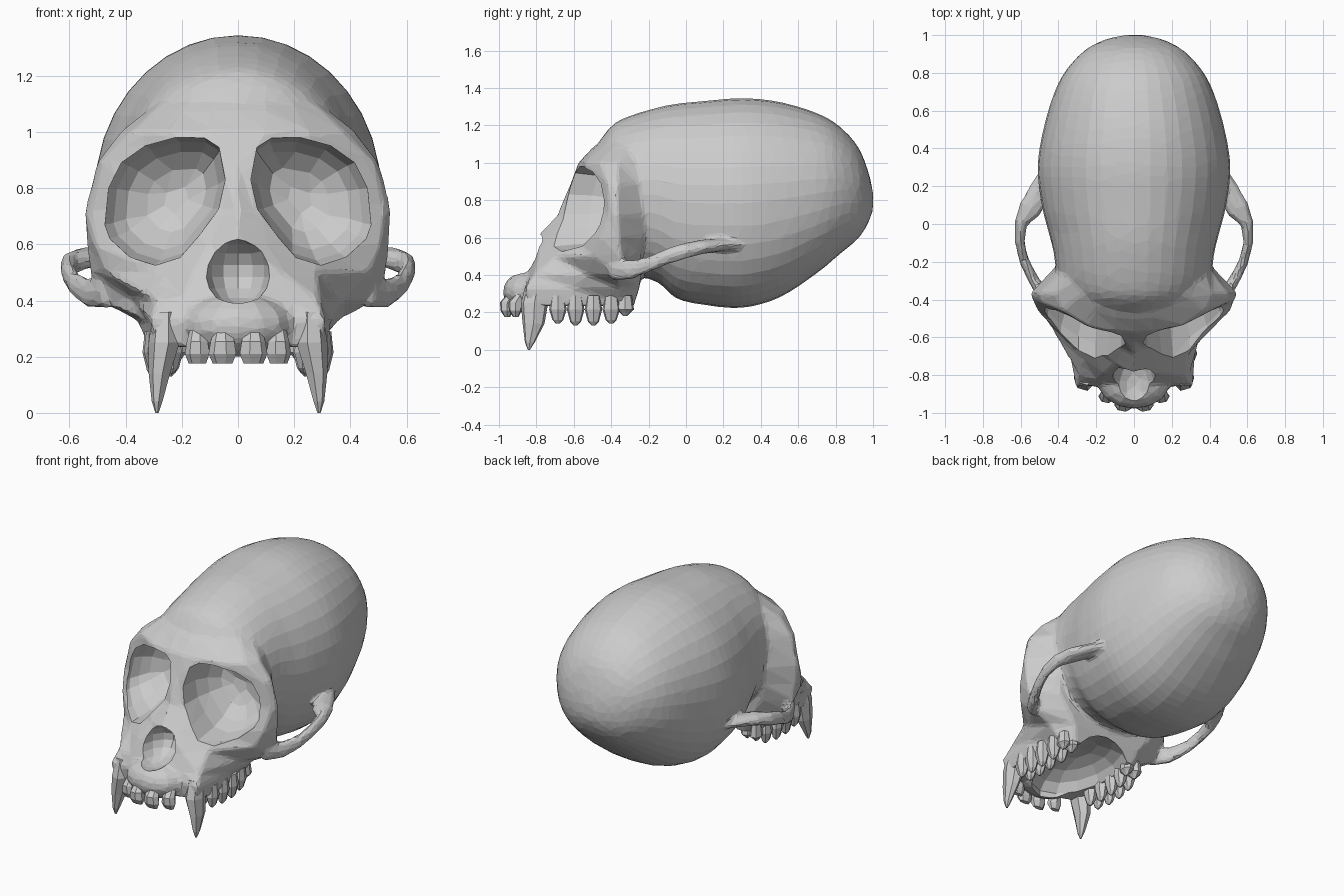
import bpy, bmesh, math
from mathutils import Vector

if "Cube" in bpy.data.objects:
    bpy.data.objects.remove(bpy.data.objects["Cube"])


def loft(bm, rings, mirror=False):
    """Skin a row of closed rings and cap both ends."""
    for sx in ((1, -1) if mirror else (1,)):
        vs = [[bm.verts.new((p[0] * sx, p[1], p[2])) for p in r] for r in rings]
        n = len(vs[0])
        for a, b in zip(vs, vs[1:]):
            for i in range(n):
                j = (i + 1) % n
                bm.faces.new((a[i], a[j], b[j], b[i]))
        bm.faces.new(vs[0])
        bm.faces.new(vs[-1])


def smooth_rows(rows, steps=4):
    """Spline through rows of numbers."""
    out = []
    for i in range(len(rows) - 1):
        quad = (rows[max(i - 1, 0)], rows[i], rows[i + 1], rows[min(i + 2, len(rows) - 1)])
        for k in range(steps):
            t = k / steps
            out.append([b + t / 2 * (c - a + t * (2 * a - 5 * b + 4 * c - d
                                                  + t * (3 * (b - c) + d - a)))
                        for a, b, c, d in zip(*quad)])
    return out + [rows[-1]]


def skull_ring(y, top, bottom, w, n=36):
    """Ellipse across the braincase, a little squarer in its lower half."""
    ring = []
    for i in range(n):
        c, s = math.cos(i * math.tau / n), math.sin(i * math.tau / n)
        p = .86 if s < 0 else 1
        ring.append((w * math.copysign(abs(c) ** p, c), y,
                     (top + bottom) / 2 + (top - bottom) / 2 * math.copysign(abs(s) ** p, s)))
    return ring


def ball(bm, loc, rad):
    new = bmesh.ops.create_uvsphere(bm, u_segments=14, v_segments=9, radius=1)["verts"]
    for v in new:
        v.co = Vector(v.co[i] * rad[i] + loc[i] for i in range(3))


def make(name, bm):
    bmesh.ops.recalc_face_normals(bm, faces=bm.faces[:])
    me = bpy.data.meshes.new(name)
    bm.to_mesh(me)
    bm.free()
    ob = bpy.data.objects.new(name, me)
    bpy.context.collection.objects.link(ob)
    return ob


def flat_ring(x, y, z, rx, ry, n=7):
    return [(x + rx * math.cos(i * math.tau / n), y + ry * math.sin(i * math.tau / n), z)
            for i in range(n)]


skull = bmesh.new()

# braincase: y, top, bottom, half width
sections = [(-.50, 1.06, .70, .20), (-.40, 1.195, .55, .33), (-.30, 1.25, .42, .40),
            (-.15, 1.295, .36, .425), (-.05, 1.315, .275, .45), (.10, 1.33, .24, .488),
            (.30, 1.345, .225, .51), (.50, 1.325, .28, .48), (.70, 1.265, .41, .42),
            (.82, 1.195, .51, .355), (.92, 1.085, .595, .26), (.975, .95, .68, .155),
            (1.0, .84, .75, .05)]
loft(skull, [skull_ring(*row) for row in smooth_rows(sections)])

# face: horizontal slices (z, centre y, then half outline x, y)
slices = [
    (1.16, -.39, (.08, -.39), (.15, -.37), (.20, -.33), (.22, -.28), (.2, -.2)),
    (1.08, -.50, (.10, -.49), (.21, -.45), (.30, -.39), (.32, -.30), (.30, -.2)),
    (1.00, -.575, (.10, -.57), (.25, -.54), (.38, -.46), (.42, -.37), (.37, -.25)),
    (.89, -.615, (.05, -.615), (.27, -.53), (.485, -.42), (.505, -.37), (.41, -.25)),
    (.72, -.69, (.06, -.655), (.29, -.56), (.525, -.41), (.55, -.37), (.42, -.23)),
    (.60, -.80, (.10, -.74), (.29, -.61), (.51, -.46), (.54, -.36), (.40, -.23)),
    (.50, -.82, (.16, -.79), (.28, -.70), (.47, -.50), (.53, -.35), (.37, -.24)),
    (.40, -.87, (.20, -.83), (.29, -.81), (.37, -.53), (.49, -.36), (.30, -.24)),
    (.33, -.90, (.20, -.86), (.31, -.86), (.33, -.6), (.36, -.36), (.25, -.25)),
    (.235, -.91, (.20, -.85), (.30, -.85), (.32, -.6), (.28, -.33), (.22, -.28))]
loft(skull, [[(0, y, z)] + [(a, b, z) for a, b in half] + [(-a, b, z) for a, b in half[::-1]]
             for z, y, *half in slices])

# front of the upper jaw
ball(skull, (0, -.835, .31), (.195, .145, .115))

# cheek arches: x, y, z, half height, half width
path = [(.46, -.40, .44, .07, .035), (.53, -.30, .425, .055, .03), (.58, -.2, .455, .045, .027),
        (.605, -.1, .50, .045, .027), (.60, 0, .53, .045, .035), (.55, .08, .55, .04, .065),
        (.49, .19, .56, .035, .06), (.45, .27, .56, .03, .05)]
rings = []
for i, (x, y, z, h, w) in enumerate(path):
    a, b = path[max(i - 1, 0)], path[min(i + 1, len(path) - 1)]
    side = Vector((b[1] - a[1], a[0] - b[0], 0)).normalized() * w
    rings.append([(x + side.x * math.cos(t), y + side.y * math.cos(t), z + h * math.sin(t))
                  for t in (k * math.tau / 8 for k in range(8))])
loft(skull, rings, True)
skull = make("skull", skull)

# eye socket cutter: front outline x, z, taken back and inwards
rim = [(.473, .67), (.46, .80), (.415, .89), (.33, .95), (.22, .98), (.12, .978), (.068, .945),
       (.046, .83), (.07, .725), (.135, .637), (.206, .555), (.295, .527), (.384, .555),
       (.455, .62)]
steps = [(-.35, 1, 1.03, .26), (0, 1, 1, .26), (.08, .7, .93, .245), (.15, .45, .77, .235),
         (.21, .2, .5, .22), (.235, .1, .2, .22)]
sockets = bmesh.new()
loft(sockets, [[(cx + (x - .26) * s,
                 -.53 + (-.105 + .15 * x + .7 * x * x + .3 * (z - .75)) * f + dy,
                 .76 + (z - .76) * s) for x, z in rim] for dy, f, s, cx in steps], True)
nose, palate = bmesh.new(), bmesh.new()
ball(nose, (0, -.86, .505), (.12, .20, .125))
ball(palate, (0, -.50, .21), (.225, .38, .16))
cutters = [make("socket_cutter", sockets), make("nose_cutter", nose),
           make("palate_cutter", palate)]

# fuse, soften, carve, then reduce to facets
m = skull.modifiers.new("fuse", 'REMESH')
m.mode = 'VOXEL'
m.voxel_size = .014
m = skull.modifiers.new("soften", 'SMOOTH')
m.iterations = 5
for c in cutters:
    m = skull.modifiers.new("carve", 'BOOLEAN')
    m.operation = 'DIFFERENCE'
    m.solver = 'EXACT'
    m.object = c
    c.hide_render = True
    c.hide_set(True)
m = skull.modifiers.new("facets", 'DECIMATE')
m.ratio = .05

# incisors
bm = bmesh.new()
for x, y, w in ((.053, -.955, .052), (.143, -.91, .046)):
    loft(bm, [flat_ring(x, y + .03, .30, w * .6, .03), flat_ring(x, y, .255, w * .85, .04),
              flat_ring(x, y - .003, .21, w, .035), flat_ring(x, y, .175, w * .7, .015)], True)
make("incisors", bm)

# canines
bm = bmesh.new()
loft(bm, [flat_ring(.258, -.79, .36, .045, .065), flat_ring(.26, -.81, .25, .058, .075),
          flat_ring(.278, -.815, .14, .04, .06), flat_ring(.287, -.835, .04, .02, .027),
          flat_ring(.288, -.84, 0, .006, .006)], True)
make("canines", bm)

# cheek teeth, an outer and an inner cusp each
bm = bmesh.new()
for y, x, tip in ((-.685, .285, .14), (-.59, .29, .13), (-.495, .29, .13), (-.40, .28, .14),
                  (-.325, .265, .18)):
    for dx in (.012, -.05):
        loft(bm, [flat_ring(x + dx, y, .29, .03, .036), flat_ring(x + dx, y, .215, .038, .048),
                  flat_ring(x + dx, y, tip + .02, .022, .03),
                  flat_ring(x + dx, y, tip, .006, .01)], True)
make("cheek_teeth", bm)
